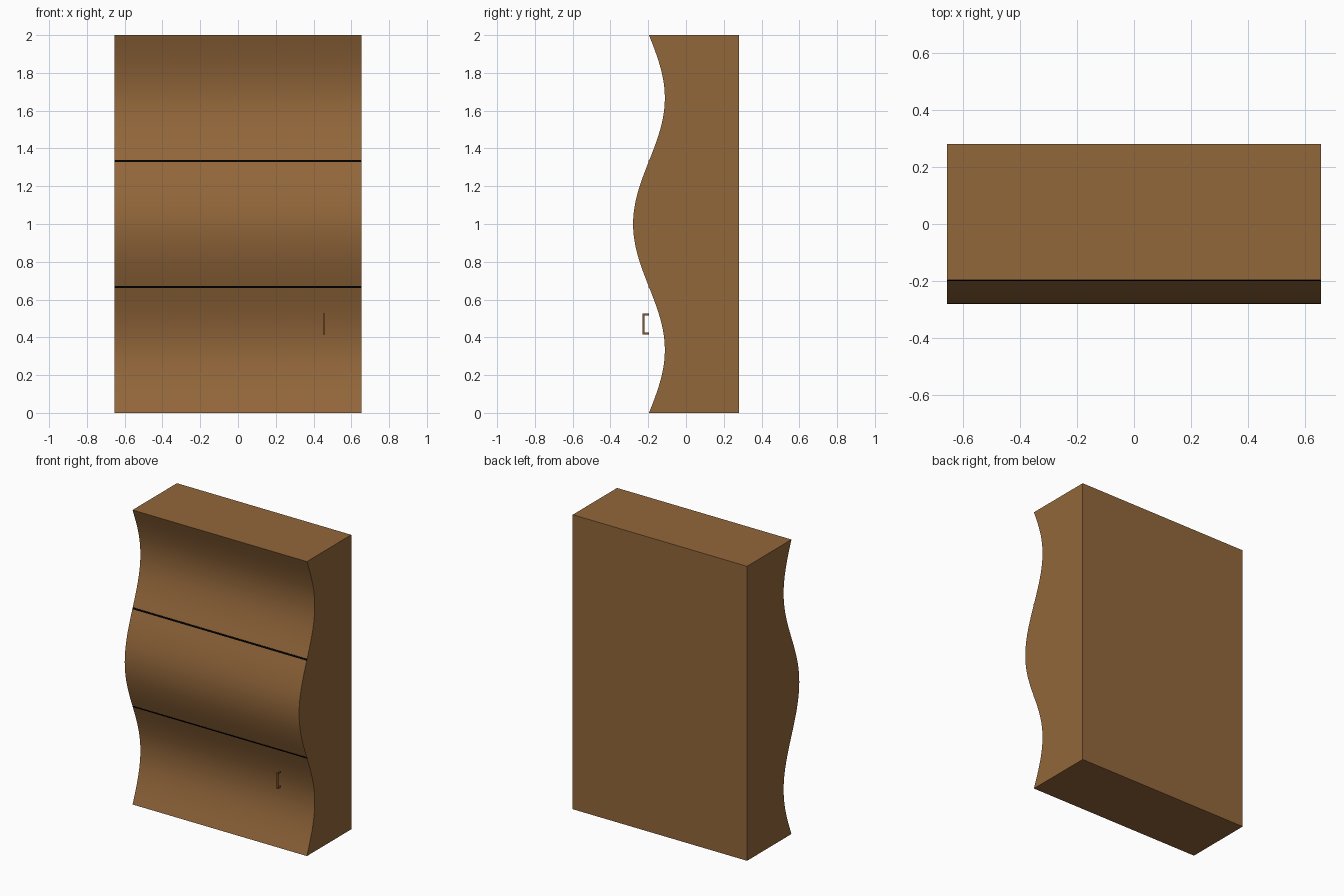
import bpy, bmesh, math

cube = bpy.data.objects.get("Cube")
if cube:
    bpy.data.objects.remove(cube, do_unlink=True)

HALF_W, BACK, HEIGHT = 0.655, 0.28, 2.0


def material(name, rgb):
    m = bpy.data.materials.new(name)
    m.use_nodes = True
    m.diffuse_color = (*rgb, 1)
    m.node_tree.nodes["Principled BSDF"].inputs["Base Color"].default_value = (*rgb, 1)
    return m


wood = material("brown wood", (0.29, 0.135, 0.043))
seam = material("black seam", (0.0, 0.0, 0.0))
copper = material("dark copper", (0.24, 0.095, 0.035))


def wave(z):
    return -0.196 + 0.084 * math.sin(1.5 * math.pi * z)


def extrude_profile(name, points, x0, x1, mat, smooth=False):
    """Extrude a (y, z) outline along x."""
    bm = bmesh.new()
    face = bm.faces.new([bm.verts.new((x0, y, z)) for y, z in points])
    out = bmesh.ops.extrude_face_region(bm, geom=[face])
    moved = [v for v in out["geom"] if isinstance(v, bmesh.types.BMVert)]
    bmesh.ops.translate(bm, verts=moved, vec=(x1 - x0, 0, 0))
    bmesh.ops.recalc_face_normals(bm, faces=bm.faces[:])
    mesh = bpy.data.meshes.new(name)
    bm.to_mesh(mesh)
    bm.free()
    mesh.materials.append(mat)
    obj = bpy.data.objects.new(name, mesh)
    bpy.context.collection.objects.link(obj)
    if smooth:
        bpy.ops.object.select_all(action="DESELECT")
        obj.select_set(True)
        bpy.context.view_layer.objects.active = obj
        bpy.ops.object.shade_smooth_by_angle(angle=math.radians(30))
    return obj


# Solid body with a wavy front
steps = 72
front = [(wave(HEIGHT * i / steps), HEIGHT * i / steps) for i in range(steps + 1)]
extrude_profile("cabinet_body", [(BACK, 0)] + front + [(BACK, HEIGHT)],
                -HALF_W, HALF_W, wood, True)

# Thin dark seams between the drawer fronts
for name, zc in (("lower_seam", HEIGHT / 3), ("upper_seam", HEIGHT * 2 / 3)):
    lo, hi = zc - 0.005, zc + 0.005
    extrude_profile(name, [(wave(lo) - 0.002, lo), (wave(hi) - 0.002, hi),
                           (wave(hi) + 0.004, hi), (wave(lo) + 0.004, lo)],
                    -HALF_W, HALF_W, seam)

# Bracket handle, standing just in front of the lowest drawer
y0, y1, z0, z1, t = -0.23, -0.195, 0.415, 0.525, 0.01
extrude_profile("drawer_handle",
                [(y1, z0), (y0, z0), (y0, z1), (y1, z1),
                 (y1, z1 - t), (y0 + t, z1 - t), (y0 + t, z0 + t), (y1, z0 + t)],
                0.45, 0.46, copper)
